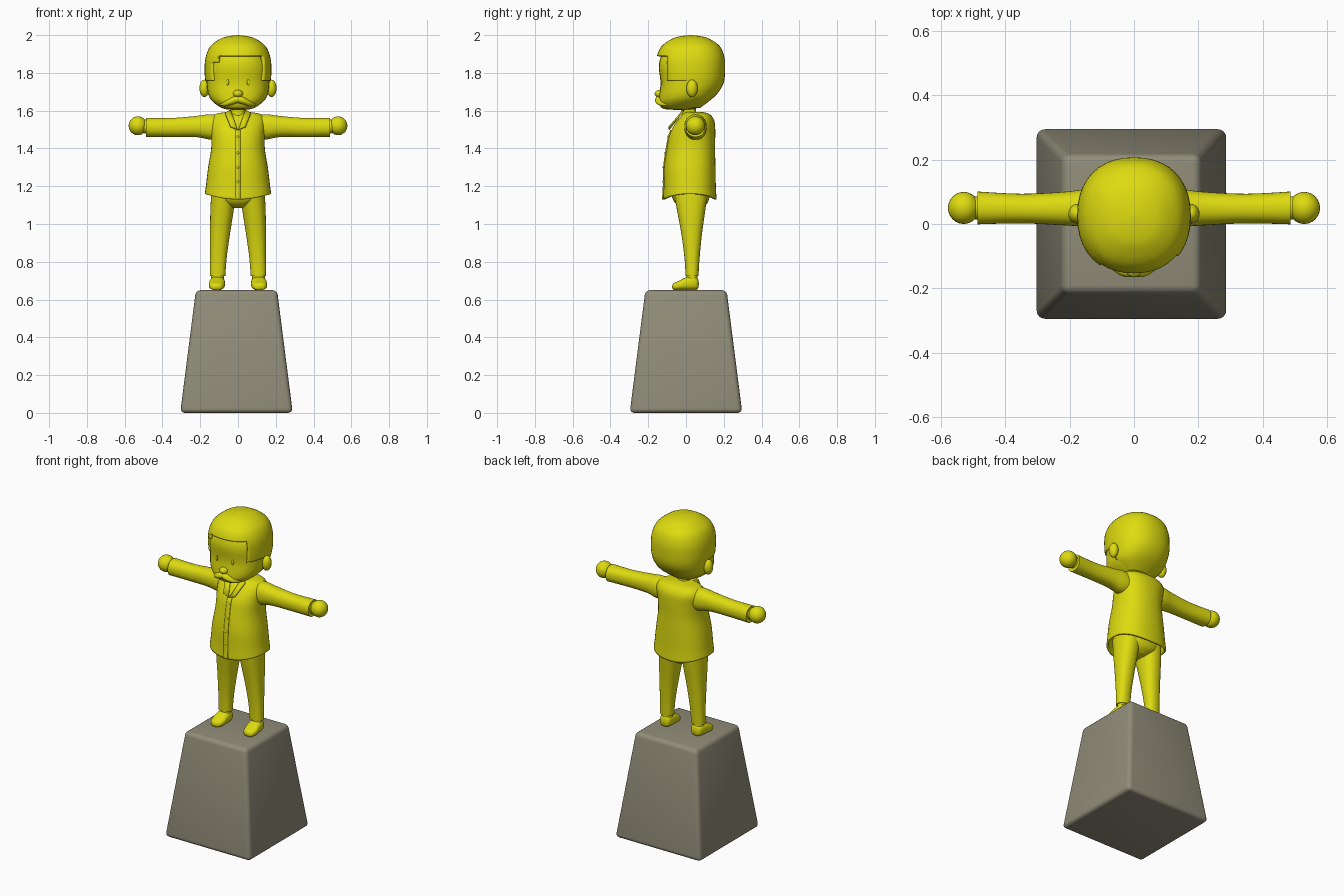
import bpy, bmesh
from math import cos, sin, tau, copysign

if "Cube" in bpy.data.objects:
    bpy.data.objects.remove(bpy.data.objects["Cube"])


def material(name, rgb):
    m = bpy.data.materials.new(name)
    m.use_nodes = True
    m.diffuse_color = (*rgb, 1)
    m.node_tree.nodes["Principled BSDF"].inputs["Base Color"].default_value = (*rgb, 1)
    return m


YELLOW = material("yellow paint", (0.73, 0.71, 0.005))
STONE = material("warm grey stone", (0.28, 0.265, 0.19))


def finish(name, bm, mat=YELLOW, angle=0.8):
    bmesh.ops.recalc_face_normals(bm, faces=bm.faces)
    me = bpy.data.meshes.new(name)
    bm.to_mesh(me)
    bm.free()
    ob = bpy.data.objects.new(name, me)
    bpy.context.collection.objects.link(ob)
    me.materials.append(mat)
    bpy.ops.object.select_all(action="DESELECT")
    bpy.context.view_layer.objects.active = ob
    ob.select_set(True)
    bpy.ops.object.shade_smooth_by_angle(angle=angle)
    return ob


def smooth(rings, steps=4):
    """Catmull-Rom interpolation through the ring list."""
    out = []
    for i in range(len(rings) - 1):
        p = [rings[max(0, min(len(rings) - 1, i + k))] for k in (-1, 0, 1, 2)]
        for s in range(steps):
            t = s / steps
            out.append([b + t / 2 * (c - a + t * (2 * a - 5 * b + 4 * c - d + t * (3 * (b - c) + d - a)))
                        for a, b, c, d in zip(*p)])
    return out + [list(rings[-1])]


def loft(rings, axis="z", n=2.0, seg=32, side=1, caps=(True, True)):
    """Rings are (position, centre a, centre b, radius a, radius b)."""
    bm = bmesh.new()
    loops = []
    for t, ca, cb, ra, rb in smooth(rings):
        loop = []
        for k in range(seg):
            c, s = cos(tau * k / seg), sin(tau * k / seg)
            a = ca + ra * copysign(abs(c) ** (2 / n), c)
            b = cb + rb * copysign(abs(s) ** (2 / n), s)
            x, y, z = {"z": (a, b, t), "x": (t, a, b), "y": (a, t, b)}[axis]
            loop.append(bm.verts.new((x * side, y, z)))
        loops.append(loop)
    for lo, hi in zip(loops, loops[1:]):
        for k in range(seg):
            j = (k + 1) % seg
            bm.faces.new((lo[k], lo[j], hi[j], hi[k]))
    for use, loop in zip(caps, (loops[0], loops[-1])):
        if use:
            bm.faces.new(loop)
    return bm


def ball(name, loc, size):
    bm = bmesh.new()
    bmesh.ops.create_uvsphere(bm, u_segments=24, v_segments=14, radius=1)
    bmesh.ops.scale(bm, vec=size, verts=bm.verts)
    bmesh.ops.translate(bm, vec=loc, verts=bm.verts)
    return finish(name, bm)


def solidify(ob, thickness, offset=-1):
    m = ob.modifiers.new("thickness", "SOLIDIFY")
    m.thickness, m.offset = thickness, offset


# Pedestal: tapered block with rounded edges
bm = bmesh.new()
bmesh.ops.create_cube(bm, size=1)
for v in bm.verts:
    r = 0.215 if v.co.z > 0 else 0.298
    v.co = (copysign(r, v.co.x) - 0.008, copysign(r, v.co.y), 0.65 if v.co.z > 0 else 0)
bmesh.ops.bevel(bm, geom=bm.edges[:], offset=0.025, segments=4, profile=0.5, affect="EDGES")
finish("pedestal", bm, STONE, 0.5)

# Shirt: open-bottomed loft with a dipping hem
SHIRT = [(1.13, 0, 0.02, 0.176, 0.142), (1.2, 0, 0.02, 0.17, 0.138), (1.3, 0, 0.02, 0.158, 0.136),
         (1.4, 0, 0.026, 0.142, 0.128), (1.48, 0, 0.035, 0.143, 0.12), (1.54, 0, 0.05, 0.148, 0.102),
         (1.575, 0, 0.055, 0.132, 0.078), (1.588, 0, 0.05, 0.095, 0.058), (1.594, 0, 0.04, 0.045, 0.04)]
bm = loft(SHIRT, n=2.3, seg=40, caps=(False, True))
for v in bm.verts:
    v.co.z += max(0, 1.2 - v.co.z) / 0.07 * 0.03 * (v.co.x / 0.176) ** 2
solidify(finish("shirt", bm), 0.012)

# Button placket following the front of the shirt
bm = bmesh.new()
front = [(z, cy - ry) for z, cx, cy, rx, ry in smooth(SHIRT) if z < 1.5]
rows = [[bm.verts.new((x, y - 0.001, z)) for x in (-0.014, 0.014)] for z, y in front]
for a, b in zip(rows, rows[1:]):
    bm.faces.new((a[0], a[1], b[1], b[0]))
solidify(finish("placket", bm), 0.008, 0)
for i in range(4):
    z, y = min(front, key=lambda p: abs(p[0] - 1.22 - 0.08 * i))
    ball("button", (0, y - 0.004, z), (0.007, 0.004, 0.007))

# Collar flaps
for s in (1, -1):
    bm = bmesh.new()
    bm.faces.new([bm.verts.new((x * s, y, z)) for x, y, z in
                  ((0.04, -0.012, 1.604), (0.003, -0.09, 1.5), (0.04, -0.088, 1.515), (0.068, -0.025, 1.586))])
    solidify(finish("collar_flap", bm), 0.008, 0)

# Neck and hips
finish("neck", loft([(1.56, 0, 0.02, 0.044, 0.044), (1.6, 0, 0.015, 0.038, 0.038), (1.65, 0, 0.015, 0.038, 0.038)]))
finish("hips", loft([(1.085, 0, 0.03, 0.03, 0.05), (1.11, 0, 0.028, 0.095, 0.085), (1.15, 0, 0.025, 0.138, 0.1),
                     (1.22, 0, 0.025, 0.14, 0.105), (1.3, 0, 0.025, 0.12, 0.1)], n=2.3))

# Limbs, mirrored left and right
for s, side in ((1, "left"), (-1, "right")):
    finish(side + "_sleeve", loft([(0.09, 0.05, 1.51, 0.058, 0.066), (0.15, 0.05, 1.514, 0.058, 0.067),
                                   (0.22, 0.048, 1.516, 0.052, 0.056), (0.35, 0.048, 1.511, 0.046, 0.05),
                                   (0.487, 0.05, 1.511, 0.051, 0.05)], "x", 2.2, side=s))
    finish(side + "_wrist", loft([(0.47, 0.05, 1.515, 0.036, 0.036), (0.52, 0.05, 1.518, 0.036, 0.036)], "x", side=s))
    ball(side + "_hand", (0.53 * s, 0.05, 1.52), (0.049, 0.05, 0.05))
    finish(side + "_leg", loft([(0.725, 0.108, 0.032, 0.041, 0.034), (0.82, 0.104, 0.032, 0.044, 0.04),
                                (0.95, 0.095, 0.03, 0.053, 0.055), (1.08, 0.084, 0.027, 0.062, 0.076),
                                (1.18, 0.076, 0.025, 0.064, 0.092)], n=2.3, side=s))
    finish(side + "_ankle", loft([(0.67, 0.11, 0.032, 0.034, 0.03), (0.74, 0.108, 0.032, 0.034, 0.028)], side=s))
    # Shoe lofted from toe to heel
    finish(side + "_shoe", loft([(-0.074, 0.114, 0.668, 0.004, 0.004), (-0.066, 0.114, 0.669, 0.028, 0.017),
                                 (-0.04, 0.113, 0.674, 0.041, 0.024), (0, 0.111, 0.684, 0.042, 0.034),
                                 (0.04, 0.109, 0.687, 0.038, 0.037), (0.062, 0.108, 0.684, 0.028, 0.028),
                                 (0.068, 0.108, 0.684, 0.004, 0.004)], "y", 2.5, side=s))
    # Face parts
    ball(side + "_ear", (0.178 * s, 0.032, 1.718), (0.026, 0.03, 0.046))
    ball(side + "_eye", (0.055 * s, -0.131, 1.75), (0.007, 0.005, 0.016))
    finish(side + "_moustache", loft([(0, -0.135, 1.66, 0.028, 0.02), (0.03, -0.136, 1.652, 0.028, 0.02),
                                      (0.065, -0.122, 1.638, 0.022, 0.015), (0.095, -0.1, 1.632, 0.004, 0.004)],
                                     "x", seg=20, side=s))
ball("nose", (0, -0.14, 1.69), (0.026, 0.026, 0.02))

# Head under the hair
finish("head", loft([(1.604, 0, -0.03, 0.01, 0.01), (1.61, 0, -0.035, 0.075, 0.085), (1.64, 0, -0.022, 0.125, 0.12),
                     (1.68, 0, 0, 0.155, 0.142), (1.75, 0, 0.02, 0.166, 0.155), (1.85, 0, 0.025, 0.165, 0.168),
                     (1.93, 0, 0.025, 0.12, 0.13), (1.96, 0, 0.025, 0.05, 0.05)], n=2.3))

# Hair cap with the face opening cut out along clean planes
bm = loft([(1.615, 0, 0.03, 0.07, 0.045), (1.66, 0, 0.015, 0.14, 0.12), (1.7, 0, 0.016, 0.163, 0.158),
           (1.75, 0, 0.025, 0.172, 0.175), (1.81, 0, 0.026, 0.177, 0.181), (1.88, 0, 0.024, 0.172, 0.18),
           (1.94, 0, 0.025, 0.147, 0.155), (1.98, 0, 0.025, 0.095, 0.1), (1.994, 0, 0.025, 0.05, 0.055),
           (2.0, 0, 0.025, 0.005, 0.005)], n=2.25, seg=40, caps=(False, True))
for co, no in (((0, 0, 1.89), (0, 0, 1)), ((0, 0, 1.855), (0, 0, 1)), ((0, 0, 1.76), (0, 0, 1)),
               ((0, -0.1, 0), (0, 1, 0)), ((0, 0.02, 0), (0, 1, 0)), ((-0.105, 0, 0), (1, 0, 0))):
    bmesh.ops.bisect_plane(bm, geom=bm.verts[:] + bm.edges[:] + bm.faces[:], plane_co=co, plane_no=no)


def is_face_opening(p):
    fringe = 1.855 if p.x < -0.105 else 1.89
    return (p.y < -0.1 and p.z < fringe) or (p.y < 0.02 and p.z < 1.76)


bmesh.ops.delete(bm, geom=[f for f in bm.faces if is_face_opening(f.calc_center_median())], context="FACES")
solidify(finish("hair", bm), 0.018)
